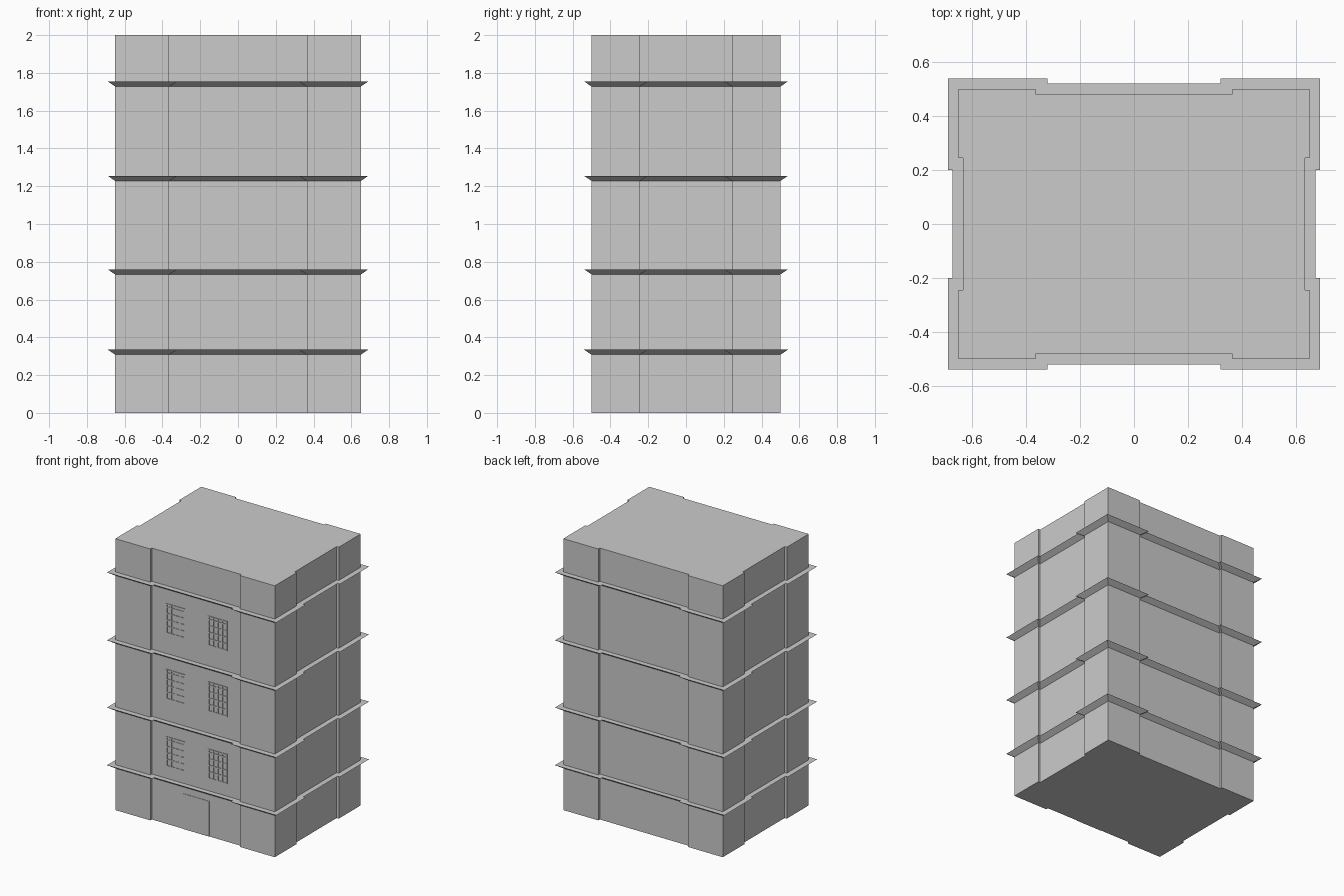
import bpy, bmesh

if "Cube" in bpy.data.objects:
    bpy.data.objects.remove(bpy.data.objects["Cube"])

def outline(x, y, notch_x, notch_y, inset_x, inset_y):
    """Rectangle whose four sides are set back in the middle."""
    quarter = [(x, notch_y), (x, y), (notch_x, y), (notch_x, y - inset_y)]
    q1 = [(x - inset_x, notch_y)] + quarter
    pts = list(q1)
    pts += [(-a, b) for a, b in reversed(q1)]
    pts += [(-a, -b) for a, b in q1]
    pts += [(a, -b) for a, b in reversed(q1)]
    return pts

def finish(name, bm):
    bmesh.ops.recalc_face_normals(bm, faces=bm.faces)
    mesh = bpy.data.meshes.new(name)
    bm.to_mesh(mesh)
    bm.free()
    obj = bpy.data.objects.new(name, mesh)
    bpy.context.collection.objects.link(obj)
    return obj

def add_box(bm, x0, x1, y0, y1, z0, z1):
    verts = bmesh.ops.create_cube(bm, size=1)["verts"]
    for v in verts:
        v.co.x = x1 if v.co.x > 0 else x0
        v.co.y = y1 if v.co.y > 0 else y0
        v.co.z = z1 if v.co.z > 0 else z0

# Walls and bevelled ledges as one continuous loft
wall = outline(0.65, 0.5, 0.365, 0.245, 0.017, 0.018)
ledge = outline(0.69, 0.54, 0.32, 0.20, 0.018, 0.02)
levels = [(wall, 0)]
for top in (0.335, 0.76, 1.255, 1.755):
    levels += [(wall, top - 0.027), (ledge, top), (wall, top)]
levels.append((wall, 2))

bm = bmesh.new()
rings = [[bm.verts.new((x, y, z)) for x, y in prof] for prof, z in levels]
n = len(wall)
for lo, hi in zip(rings, rings[1:]):
    for i in range(n):
        j = (i + 1) % n
        bm.faces.new((lo[i], lo[j], hi[j], hi[i]))
bm.faces.new(rings[0])
bm.faces.new(rings[-1])
finish("building_walls", bm)

FRONT = -0.482

# Window grilles: two per upper storey
def window(name, cx, z0):
    bm = bmesh.new()
    w, h, t = 0.146, 0.22, 0.004
    for i in range(5):
        x = cx - w / 2 + w * i / 4
        add_box(bm, x - t, x + t, FRONT - 0.005, FRONT + 0.003, z0, z0 + h)
    for i in range(5):
        z = z0 + t + (h - 0.03) * i / 4
        add_box(bm, cx - w / 2, cx + w / 2, FRONT - 0.004, FRONT + 0.003, z - t, z + t)
    add_box(bm, cx - w / 2, cx + w / 2, FRONT - 0.004, FRONT + 0.003, z0 + h - 2 * t, z0 + h)
    finish(name, bm)

for floor, z in enumerate((0.425, 0.92, 1.405), 1):
    for side, cx in (("left", -0.17), ("right", 0.173)):
        window(f"window_{side}_{floor}", cx, z)

# Entrance door, almost flush with the wall
bm = bmesh.new()
add_box(bm, -0.105, 0.105, FRONT - 0.003, FRONT + 0.003, 0, 0.26)
finish("door", bm)
